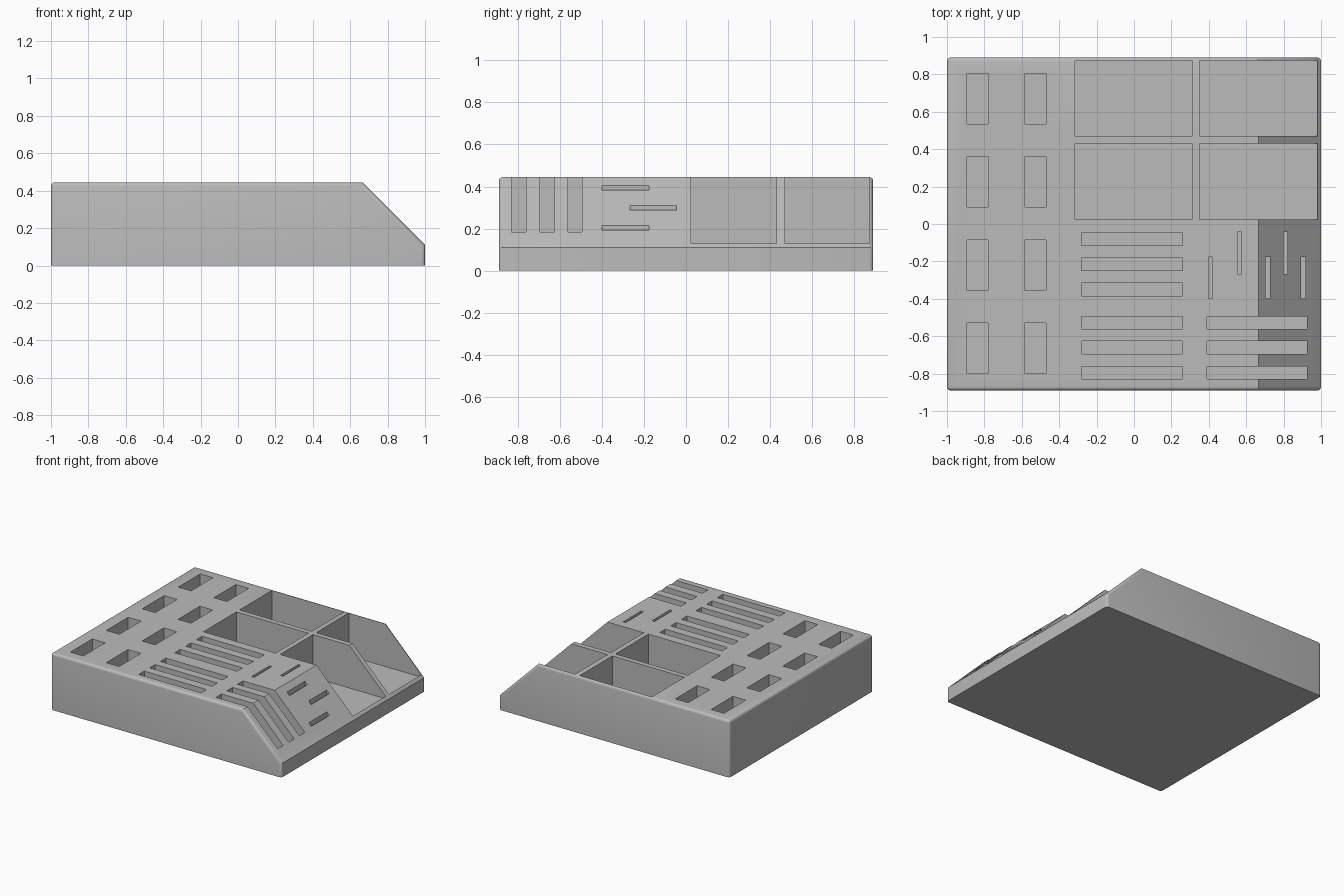
import bpy, bmesh, math

cube = bpy.data.objects.get("Cube")
if cube:
    bpy.data.objects.remove(cube, do_unlink=True)

W, D, H = 1.0, 0.89, 0.445      # half width, half depth, height
SLOPE_X, LIP = 0.665, 0.11      # start of the slope, height of the low edge
FLOOR = 0.11                    # floor height of the recesses

grey = bpy.data.materials.new("plain_grey")
grey.use_nodes = True
colour = (0.5, 0.5, 0.5, 1)
grey.diffuse_color = colour
grey.node_tree.nodes["Principled BSDF"].inputs["Base Color"].default_value = colour


def make_object(name, bm):
    mesh = bpy.data.meshes.new(name)
    bmesh.ops.recalc_face_normals(bm, faces=bm.faces[:])
    bm.to_mesh(mesh)
    bm.free()
    obj = bpy.data.objects.new(name, mesh)
    mesh.materials.append(grey)
    bpy.context.collection.objects.link(obj)
    return obj


def prism(bm, profile, y0, y1):
    """Extrude an x-z profile from y0 to y1."""
    face = bm.faces.new([bm.verts.new((x, y0, z)) for x, z in profile])
    ext = bmesh.ops.extrude_face_region(bm, geom=[face])["geom"]
    verts = [v for v in ext if isinstance(v, bmesh.types.BMVert)]
    bmesh.ops.translate(bm, verts=verts, vec=(0, y1 - y0, 0))


# Tray body with a sloped right side
bm = bmesh.new()
prism(bm, [(-W, 0), (W, 0), (W, LIP), (SLOPE_X, H), (-W, H)], -D, D)


def is_rounded(edge):
    a, b = (v.co for v in edge.verts)
    if max(a.z, b.z) < 0.01:
        return False                      # flat underside stays sharp
    across = abs(a.y - b.y) > 0.1
    return not across or max(a.x, b.x) < 0


bmesh.ops.bevel(bm, geom=[e for e in bm.edges if is_rounded(e)], offset=0.02,
                offset_type='OFFSET', segments=4, profile=0.5, affect='EDGES')
tray = make_object("organizer_tray", bm)

# Recess cutters
bm = bmesh.new()


def recess(x0, x1, y0, y1):
    prism(bm, [(x0, FLOOR), (x1, FLOOR), (x1, H + 0.2), (x0, H + 0.2)], y0, y1)


# Four large open bins
for x0, x1 in ((-0.315, 0.31), (0.35, 0.98)):
    for y0, y1 in ((0.023, 0.43), (0.47, 0.873)):
        recess(x0, x1, y0, y1)

# Two columns of tall pockets
for x in (-0.837, -0.527):
    for y in (-0.665, -0.22, 0.225, 0.67):
        recess(x - 0.056, x + 0.056, y - 0.135, y + 0.135)

# Long slots, the front three repeated over the slope
for y in (-0.08, -0.215, -0.35, -0.528, -0.66, -0.795):
    recess(-0.28, 0.26, y - 0.034, y + 0.034)
    if y < -0.5:
        recess(0.39, 0.925, y - 0.034, y + 0.034)

# Staggered narrow slits
for x, y in ((0.408, -0.288), (0.565, -0.155), (0.715, -0.288),
             (0.81, -0.155), (0.905, -0.288)):
    recess(x - 0.011, x + 0.011, y - 0.111, y + 0.111)

cutter = make_object("recess_cutter", bm)
cutter.hide_render = True

# Cut the recesses, then discard the helper
mod = tray.modifiers.new("recesses", 'BOOLEAN')
mod.operation = 'DIFFERENCE'
mod.solver = 'EXACT'
mod.object = cutter
bpy.ops.object.select_all(action='DESELECT')
bpy.context.view_layer.objects.active = tray
tray.select_set(True)
bpy.ops.object.modifier_apply(modifier=mod.name)
bpy.data.objects.remove(cutter, do_unlink=True)
bpy.ops.object.shade_smooth_by_angle(angle=math.radians(30))
